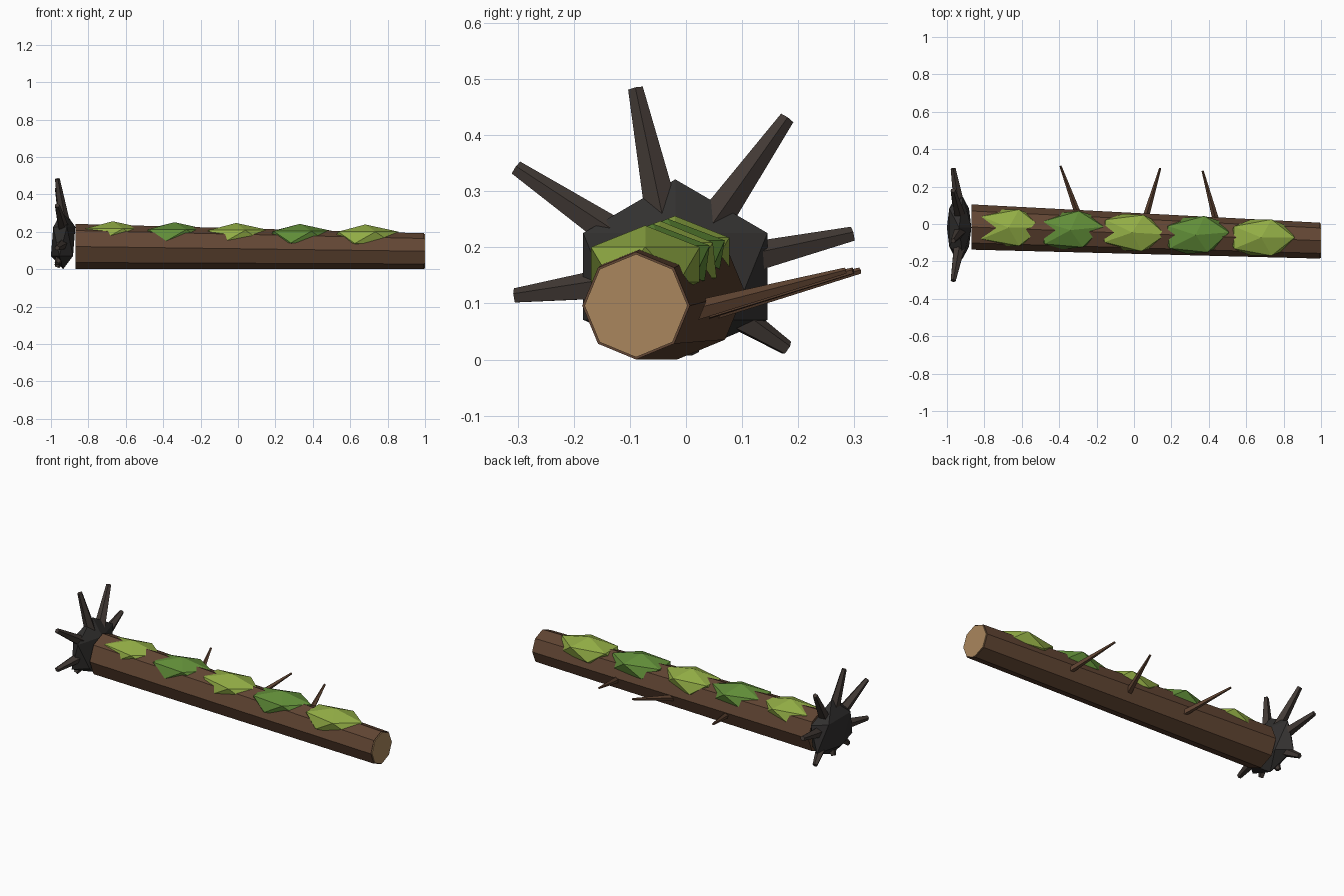
import bpy, bmesh, math
from mathutils import Vector, Matrix

if "Cube" in bpy.data.objects:
    bpy.data.objects.remove(bpy.data.objects["Cube"])


def material(name, rgb):
    m = bpy.data.materials.new(name)
    m.diffuse_color = (*rgb, 1)
    m.use_nodes = True
    m.node_tree.nodes["Principled BSDF"].inputs["Base Color"].default_value = m.diffuse_color
    return m


BARK = material("bark", (0.12, 0.06, 0.033))
WOOD = material("cut_wood", (0.40, 0.24, 0.11))
ROOT = material("root", (0.055, 0.042, 0.036))
SOIL = material("soil", (0.032, 0.030, 0.029))
MOSS = [material("light_moss", (0.29, 0.42, 0.06)),
        material("dark_moss", (0.12, 0.27, 0.04))]


def finish(name, bm, mat):
    bmesh.ops.recalc_face_normals(bm, faces=bm.faces)
    mesh = bpy.data.meshes.new(name)
    bm.to_mesh(mesh)
    bm.free()
    mesh.materials.append(mat)
    obj = bpy.data.objects.new(name, mesh)
    bpy.context.collection.objects.link(obj)
    return obj


def tube(name, a, b, r1, r2, sides, mat, axis=None, floor=False):
    """Tapered prism from a to b; rings are square to axis."""
    a, b = Vector(a), Vector(b)
    d = (axis or (b - a)).normalized()
    ref = Vector((0, 0, 1)) if abs(d.z) < 0.7 else Vector((1, 0, 0))
    u = (ref - d * ref.dot(d)).normalized()
    v = d.cross(u)
    bm = bmesh.new()
    rings = []
    for c, r in ((a, r1), (b, r2)):
        ring = []
        for i in range(sides):
            t = math.tau * i / sides
            p = c + u * (r * math.cos(t)) + v * (r * math.sin(t))
            if floor:
                p.z = max(p.z, 0)
            ring.append(bm.verts.new(p))
        rings.append(ring)
        bm.faces.new(ring)
    for i in range(sides):
        j = (i + 1) % sides
        bm.faces.new((rings[0][i], rings[0][j], rings[1][j], rings[1][i]))
    return finish(name, bm, mat)


def blob(name, centre, radii, mat, turn=0):
    """Stretched icosahedron, kept above the ground."""
    bm = bmesh.new()
    bmesh.ops.create_icosphere(bm, subdivisions=1, radius=1)
    m = (Matrix.Translation(centre) @ Matrix.Rotation(turn, 4, 'Z')
         @ Matrix.Diagonal((*radii, 1)))
    bmesh.ops.transform(bm, matrix=m, verts=bm.verts)
    for v in bm.verts:
        v.co.z = max(v.co.z, 0)
    return finish(name, bm, mat)


def log_y(x):
    return -0.016 - 0.073 * (x + 0.87) / 1.87


# Tapered octagonal trunk and its pale sawn end
X = Vector((1, 0, 0))
tube("trunk", (-0.87, -0.016, 0.121), (0.995, -0.089, 0.096), 0.121, 0.096, 8, BARK, X)
tube("sawn_end", (0.98, -0.089, 0.096), (1.0, -0.089, 0.096), 0.092, 0.092, 8, WOOD, X)

# Root ball with radiating roots
blob("root_ball", (-0.935, -0.019, 0.148), (0.073, 0.193, 0.173), SOIL)
hub = Vector((-0.915, -0.019, 0.148))
tips = [(-0.09, 0.483), (0.18, 0.43), (0.297, 0.223), (0.18, 0.02),
        (0.01, 0.012), (-0.13, 0.03), (-0.305, 0.113), (-0.303, 0.341)]
for i, (y, z) in enumerate(tips):
    tip = Vector((-0.967, y, z))
    start = hub + (tip - hub).normalized() * 0.06
    tube(f"root_{i + 1}", start, tip, 0.036, 0.014, 5, ROOT, floor=True)

# Moss clumps along the top ridge
for i, (x, top) in enumerate([(-0.67, 0.256), (-0.34, 0.251), (-0.01, 0.247),
                              (0.33, 0.242), (0.68, 0.239)]):
    blob(f"moss_{i + 1}", (x, log_y(x) + 0.004, top - 0.07), (0.2, 0.114, 0.07),
         MOSS[i % 2], (0, 0.1, -0.06, 0.08, 0)[i])

# Broken twigs on the back
for i, (x0, x1, y1) in enumerate([(-0.295, -0.393, 0.31), (0.06, 0.14, 0.298),
                                  (0.44, 0.367, 0.284)]):
    tube(f"twig_{i + 1}", (x0, log_y(x0) + 0.08, 0.085), (x1, y1, 0.158),
         0.019, 0.006, 5, BARK)
